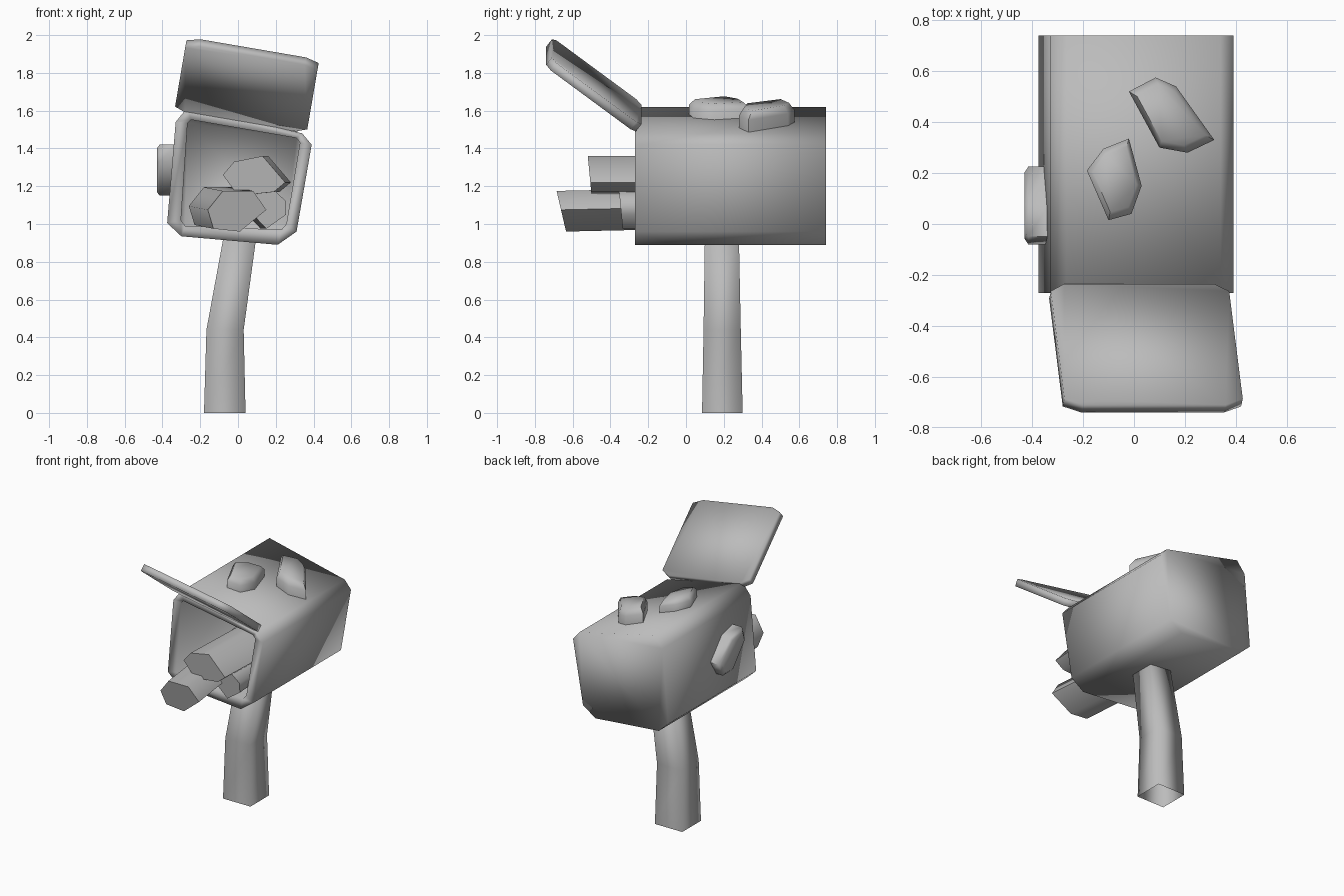
import bpy, bmesh, math
from mathutils import Vector

cube = bpy.data.objects.get("Cube")
if cube:
    bpy.data.objects.remove(cube, do_unlink=True)

GREY = (0.5, 0.5, 0.5, 1.0)
grey = bpy.data.materials.new("plain_grey")
grey.use_nodes = True
grey.diffuse_color = GREY
grey.node_tree.nodes["Principled BSDF"].inputs["Base Color"].default_value = GREY


def loft(name, rings, cap_start=True, cap_end=True, sharp_angle=None):
    """Skin a row of matching point rings into one object."""
    bm = bmesh.new()
    loops = [[bm.verts.new(p) for p in ring] for ring in rings]
    n = len(loops[0])
    for a, b in zip(loops, loops[1:]):
        for i in range(n):
            j = (i + 1) % n
            bm.faces.new((a[i], a[j], b[j], b[i]))
    if cap_start:
        bm.faces.new(loops[0])
    if cap_end:
        bm.faces.new(loops[-1])
    bmesh.ops.recalc_face_normals(bm, faces=bm.faces)
    mesh = bpy.data.meshes.new(name)
    bm.to_mesh(mesh)
    bm.free()
    mesh.materials.append(grey)
    obj = bpy.data.objects.new(name, mesh)
    bpy.context.collection.objects.link(obj)
    bpy.ops.object.select_all(action='DESELECT')
    obj.select_set(True)
    bpy.context.view_layer.objects.active = obj
    if sharp_angle is None:
        bpy.ops.object.shade_smooth()
    else:
        bpy.ops.object.shade_smooth_by_angle(angle=math.radians(sharp_angle))
    return obj


def shrink(ring, factor):
    c = sum((Vector(p) for p in ring), Vector()) / len(ring)
    return [c + (Vector(p) - c) * factor for p in ring]


# Box: lopsided chamfered shell, open at the front
outer = [(-0.375, 1.005), (-0.33, 1.54), (-0.265, 1.62), (0.34, 1.48),
         (0.39, 1.42), (0.31, 0.96), (0.21, 0.89), (-0.30, 0.935)]
inner = [(-0.302, 1.02), (-0.267, 1.535), (-0.25, 1.552), (0.31, 1.455),
         (0.328, 1.43), (0.256, 1.0), (0.23, 0.97), (-0.28, 0.99)]


def at_y(profile, y):
    return [(x, y, z) for x, z in profile]


loft("box_shell", [at_y(outer, 0.74), at_y(outer, -0.27),
                   at_y(inner, -0.27), at_y(inner, 0.68)])

# Lid: chamfered plate tipped open above the front
origin = Vector((-0.33, -0.235, 1.64))
across = Vector((0.70, 0, -0.12))
along = Vector((0.06, -0.475, 0.35))
outline = [(0, 0.06), (0.08, 0), (0.92, 0), (1, 0.06),
           (1, 0.95), (0.90, 1), (0.10, 1), (0, 0.95)]
lid_top = [origin + across * s + along * t for s, t in outline]
down = along.cross(across).normalized() * 0.05
if down.z > 0:
    down = -down
loft("lid", [lid_top, [p + down for p in lid_top]])

# Post: square, bent sideways halfway up
post = [(0.0, -0.18, 0.04, 0.085, 0.30), (0.44, -0.167, 0.03, 0.093, 0.29),
        (0.94, -0.075, 0.098, 0.10, 0.28)]
loft("post", [[(x0, y0, z), (x1, y0, z), (x1, y1, z), (x0, y1, z)]
              for z, x0, x1, y0, y1 in post], cap_start=False)

# Rolled papers: six-sided rolls (front outline, front y, slant, back offset)
rolls = {
    "upper_roll": ([(-0.08, 1.26), (-0.02, 1.33), (0.13, 1.36), (0.25, 1.22),
                    (0.19, 1.17), (0.0, 1.15)], -0.51, 0.02, (0.03, 0.0)),
    "lower_roll": ([(-0.16, 1.075), (-0.08, 1.175), (0.08, 1.175), (0.15, 1.075),
                    (0.01, 0.96), (-0.13, 0.975)], -0.66, 0.05, (-0.10, 0.02)),
    "right_roll": ([(0.05, 1.08), (0.10, 1.17), (0.19, 1.18), (0.255, 1.12),
                    (0.255, 1.05), (0.15, 0.975)], -0.345, 0.02, (-0.03, 0.0)),
}
for name, (points, y, slant, (dx, dz)) in rolls.items():
    zs = [z for _, z in points]
    mid = (min(zs) + max(zs)) / 2
    half = (max(zs) - min(zs)) / 2
    front = [(x, y - slant * (z - mid) / half * 0.5, z) for x, z in points]
    back = [(x + dx, 0.25, z + dz) for x, z in points]
    loft(name, [front, back], sharp_angle=65)


# Stones on the sloping roof
def roof_z(x):
    return 1.559 - 0.23 * x


def roof_stone(name, points, height):
    low = [(x, y, roof_z(x) - 0.02) for x, y in points]
    rim = [(x, y, roof_z(x) + height * 0.6) for x, y in points]
    top = shrink([(x, y, roof_z(x) + height) for x, y in points], 0.8)
    loft(name, [low, rim, top], sharp_angle=65)


roof_stone("front_roof_stone", [(-0.185, 0.21), (-0.12, 0.295), (-0.02, 0.335),
                                (0.03, 0.15), (-0.01, 0.04), (-0.10, 0.015)], 0.08)
roof_stone("back_roof_stone", [(-0.02, 0.52), (0.085, 0.575), (0.165, 0.54),
                               (0.315, 0.33), (0.21, 0.28), (0.10, 0.30)], 0.105)

# Stone on the side wall
side = [(0.225, 1.25), (0.08, 1.39), (-0.05, 1.42), (-0.08, 1.33), (0.07, 1.15), (0.17, 1.15)]
loft("side_stone", [[(-0.33, y, z) for y, z in side],
                    [(-0.415, y, z) for y, z in side],
                    shrink([(-0.43, y, z) for y, z in side], 0.85)], sharp_angle=65)
